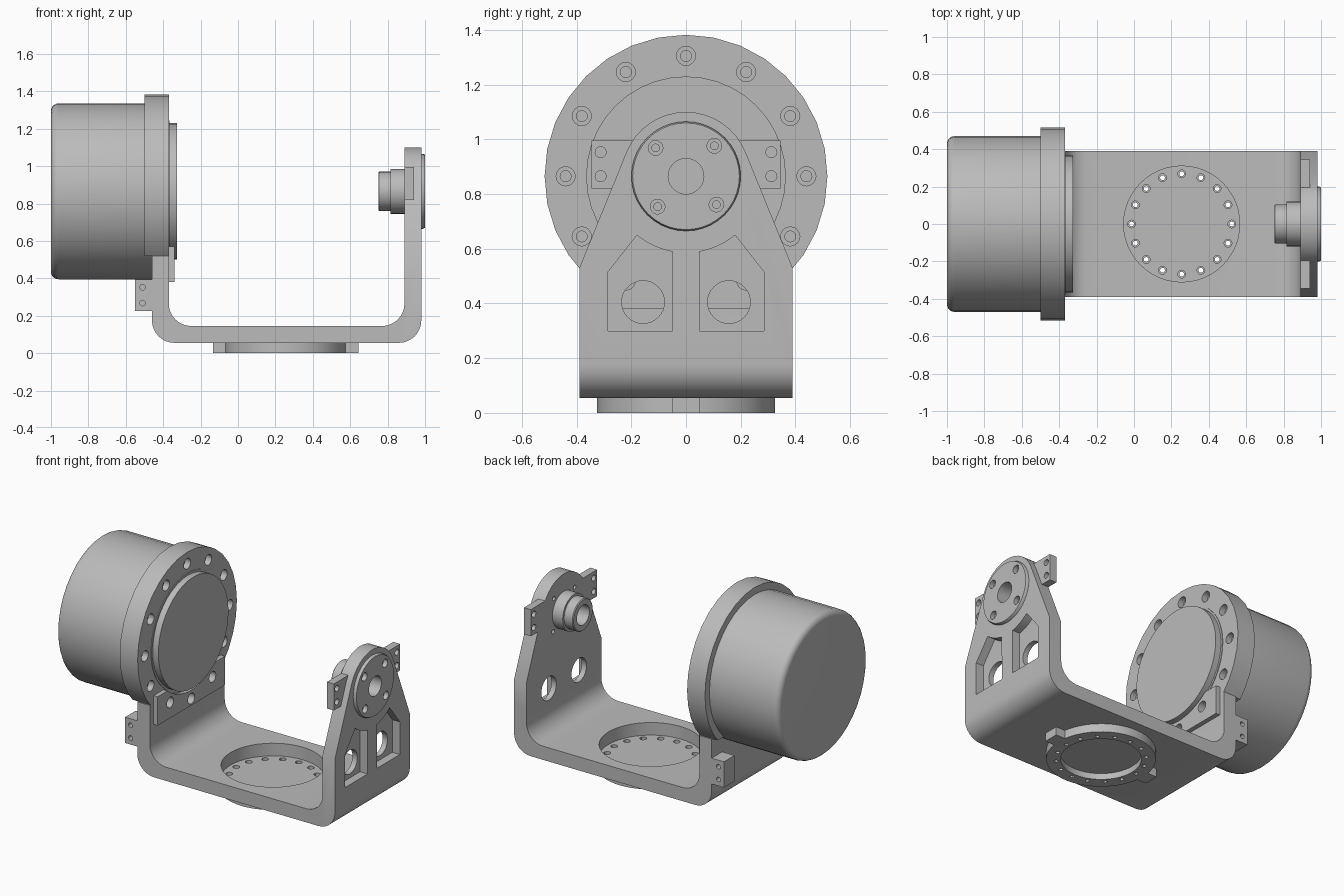
import bpy, bmesh
from math import sin, cos, pi, radians, hypot, atan2, acos, degrees
from mathutils import Matrix

if "Cube" in bpy.data.objects:
    bpy.data.objects.remove(bpy.data.objects["Cube"])

grey = bpy.data.materials.new("machined_grey")
grey.use_nodes = True
grey.diffuse_color = (0.5, 0.5, 0.5, 1)
grey.node_tree.nodes["Principled BSDF"].inputs["Base Color"].default_value = (0.5, 0.5, 0.5, 1)

AXIS_Z = 0.865      # height of the swivel axis
BASE_X = 0.255      # centre of the round base


def arc(cx, cy, r, a0, a1, n=8):
    steps = [radians(a0 + (a1 - a0) * i / n) for i in range(n + 1)]
    return [(cx + r * cos(a), cy + r * sin(a)) for a in steps]


def finish(bm, name):
    bmesh.ops.recalc_face_normals(bm, faces=bm.faces)
    mesh = bpy.data.meshes.new(name)
    bm.to_mesh(mesh)
    bm.free()
    mesh.materials.append(grey)
    obj = bpy.data.objects.new(name, mesh)
    bpy.context.collection.objects.link(obj)
    return obj


def turned(name, profile, at, axis="X", n=32):
    """Solid of revolution; profile is (distance along axis, radius)."""
    bm = bmesh.new()
    rings = [[bm.verts.new((r * cos(2 * pi * i / n), r * sin(2 * pi * i / n), t))
              for i in range(n)] for t, r in profile]
    for a, b in zip(rings, rings[1:]):
        for i in range(n):
            j = (i + 1) % n
            bm.faces.new((a[i], a[j], b[j], b[i]))
    bm.faces.new(rings[0])
    bm.faces.new(rings[-1])
    turn = {"X": Matrix.Rotation(pi / 2, 4, "Y"),
            "Y": Matrix.Rotation(-pi / 2, 4, "X"),
            "Z": Matrix.Identity(4)}[axis]
    bm.transform(Matrix.Translation(at) @ turn)
    return finish(bm, name)


def prism(name, outline, axis, lo, hi):
    """Outline in the (y, z) plane along X, or the (x, z) plane along Y."""
    place = (lambda u, v, t: (t, u, v)) if axis == "X" else (lambda u, v, t: (u, t, v))
    bm = bmesh.new()
    a, b = [[bm.verts.new(place(u, v, t)) for u, v in outline] for t in (lo, hi)]
    bm.faces.new(a)
    bm.faces.new(b)
    for i in range(len(a)):
        j = (i + 1) % len(a)
        bm.faces.new((a[i], a[j], b[j], b[i]))
    return finish(bm, name)


def box(name, x, y, z):
    return prism(name, [(x[0], z[0]), (x[1], z[0]), (x[1], z[1]), (x[0], z[1])], "Y", *y)


def cut(obj, cutters, operation="DIFFERENCE"):
    bpy.context.view_layer.objects.active = obj
    for c in cutters:
        mod = obj.modifiers.new("cut", "BOOLEAN")
        mod.operation, mod.solver, mod.object = operation, "EXACT", c
        bpy.ops.object.modifier_apply(modifier=mod.name)


helpers = []


def cutter(obj):
    obj.hide_render = True
    helpers.append(obj)
    return obj


# U-shaped bracket, trimmed to the tapered round-topped side outline
u_profile = ([(-0.46, 0.52)] + arc(-0.34, 0.175, 0.12, 180, 270) + arc(0.86, 0.175, 0.12, 270, 360)
             + [(0.98, 1.2), (0.89, 1.2)] + arc(0.77, 0.265, 0.12, 0, -90)
             + arc(-0.25, 0.265, 0.12, 270, 180) + [(-0.37, 0.52)])
bracket = prism("bracket", u_profile, "Y", -0.39, 0.39)
drop = AXIS_Z - 0.53
tangent = degrees(atan2(-drop, 0.39) + acos(0.235 / hypot(0.39, drop)))
outline = [(-0.39, 0.53), (-0.39, -0.1), (0.39, -0.1), (0.39, 0.53)] + \
    arc(0, AXIS_Z, 0.235, tangent, 180 - tangent, 16)
cut(bracket, [cutter(prism("outline_cutter", outline, "X", -2, 2))], "INTERSECT")

# Pockets and windows in the right arm
for s in (-1, 1):
    a0, a1 = -50.2, -79.7
    pocket = [(0.05, 0.30), (0.285, 0.30), (0.285, 0.515)] + arc(0, AXIS_Z, 0.28, a0, a1)
    pocket = [(s * y, z) for y, z in pocket]
    cut(bracket, [cutter(prism("pocket_cutter", pocket, "X", 0.925, 1.1)),
                  cutter(turned("window_cutter", [(0.8, 0.078), (1.1, 0.078)], (0, s * 0.157, 0.405)))])
cut(bracket, [cutter(turned("floor_cutter", [(0.0, 0.31), (0.3, 0.31)], (BASE_X, 0, 0), "Z", 48))])

# Motor drum, flange, output disc and its cradle plate
axis = (0, 0, AXIS_Z)
drum = turned("motor_drum", [(-1 + t, r) for r, t in
              [(0.43 + 0.04 * sin(k * pi / 10), 0.04 - 0.04 * cos(k * pi / 10)) for k in range(6)]]
              + [(-0.45, 0.47)], axis, n=40)
flange = turned("motor_flange", [(-0.5, 0.517), (-0.37, 0.517)], axis)
cut(flange, [cutter(box("flange_cutter", (-1, 0), (-1, 1), (0, 0.52)))])
disc = turned("output_disc", [(-0.4, 0.378), (-0.366, 0.378), (-0.366, 0.365), (-0.325, 0.365)], axis, n=40)
cradle_outline = [(-0.35, 0.57), (-0.35, 0.38), (0.35, 0.38), (0.35, 0.57)] + \
    arc(0, AXIS_Z, 0.385, -50, -130, 14)
cradle = prism("cradle_plate", cradle_outline, "X", -0.375, -0.34)

# Counterbored bolt circle through flange, arm and cradle
for k in range(12):
    a = k * pi / 6
    bolt = cutter(turned("flange_bolt_cutter", [(-0.44, 0.02), (-0.41, 0.02), (-0.41, 0.035), (-0.2, 0.035)],
                         (0, 0.44 * cos(a), AXIS_Z + 0.44 * sin(a)), n=16))
    if sin(a) > -0.9:
        cut(flange, [bolt])
    if sin(a) < -0.4:
        cut(bracket, [bolt])
    if sin(a) < -0.6:
        cut(cradle, [bolt])

# Bearing cap and stepped stub shaft on the right arm
cap = turned("bearing_cap", [(0.95, 0.2), (0.99, 0.2), (1.0, 0.195)], axis, n=40)
shaft = turned("stub_shaft", [(0.75, 0.1), (0.755, 0.105), (0.815, 0.105), (0.815, 0.12), (0.9, 0.12)], axis)
bore = cutter(turned("bore_cutter", [(0.7, 0.065), (1.1, 0.065)], axis))
for part in (cap, shaft, bracket):
    cut(part, [bore])
for k in range(4):
    a = radians(47 + 90 * k)
    bolt = cutter(turned("cap_bolt_cutter", [(0.85, 0.014), (0.97, 0.014), (0.97, 0.027), (1.1, 0.027)],
                         (0, 0.152 * cos(a), AXIS_Z + 0.152 * sin(a)), n=16))
    cut(cap, [bolt])
    cut(bracket, [bolt])

# Small drilled stop blocks on both arms
for s, side in ((-1, "front"), (1, "back")):
    upper = box("upper_stop_" + side, (0.89, 0.94), sorted((s * 0.19, s * 0.345)), (0.82, 0.995))
    for z in (0.865, 0.953):
        cut(upper, [cutter(turned("stop_hole_cutter", [(0.8, 0.02), (1.1, 0.02)], (0, s * 0.312, z), n=16))])
    lower = box("lower_stop_" + side, (-0.55, -0.455), sorted((s * 0.28, s * 0.39)), (0.225, 0.395))
    for z in (0.268, 0.352):
        cut(lower, [cutter(turned("stop_hole_cutter", [(-0.05, 0.015), (0.05, 0.015)], (-0.51, s * 0.39, z), "Y", 16))])

# Round base with tabs, bolt circle and underside recess
base = turned("round_base", [(0, 0.325), (0.056, 0.325), (0.056, 0.31), (0.062, 0.31)], (BASE_X, 0, 0), "Z", 48)
tabs = [box("base_tab", sorted((BASE_X + s * 0.30, BASE_X + s * 0.388)), (-0.05, 0.05), (0, 0.056)) for s in (-1, 1)]
cut(base, [cutter(turned("recess_cutter", [(-0.1, 0.24), (0.04, 0.24)], (BASE_X, 0, 0), "Z", 48))])
for k in range(16):
    a = k * pi / 8
    cut(base, [cutter(turned("base_bolt_cutter", [(-0.1, 0.013), (0.04, 0.013), (0.04, 0.021), (0.1, 0.021)],
                             (BASE_X + 0.268 * cos(a), 0.268 * sin(a), 0), "Z", 12))])

# Remove cutters and shade
for h in helpers:
    bpy.data.objects.remove(h)
for o in [bracket, drum, flange, disc, cradle, cap, shaft, base]:
    bpy.ops.object.select_all(action="DESELECT")
    o.select_set(True)
    bpy.context.view_layer.objects.active = o
    bpy.ops.object.shade_smooth_by_angle(angle=radians(30))
